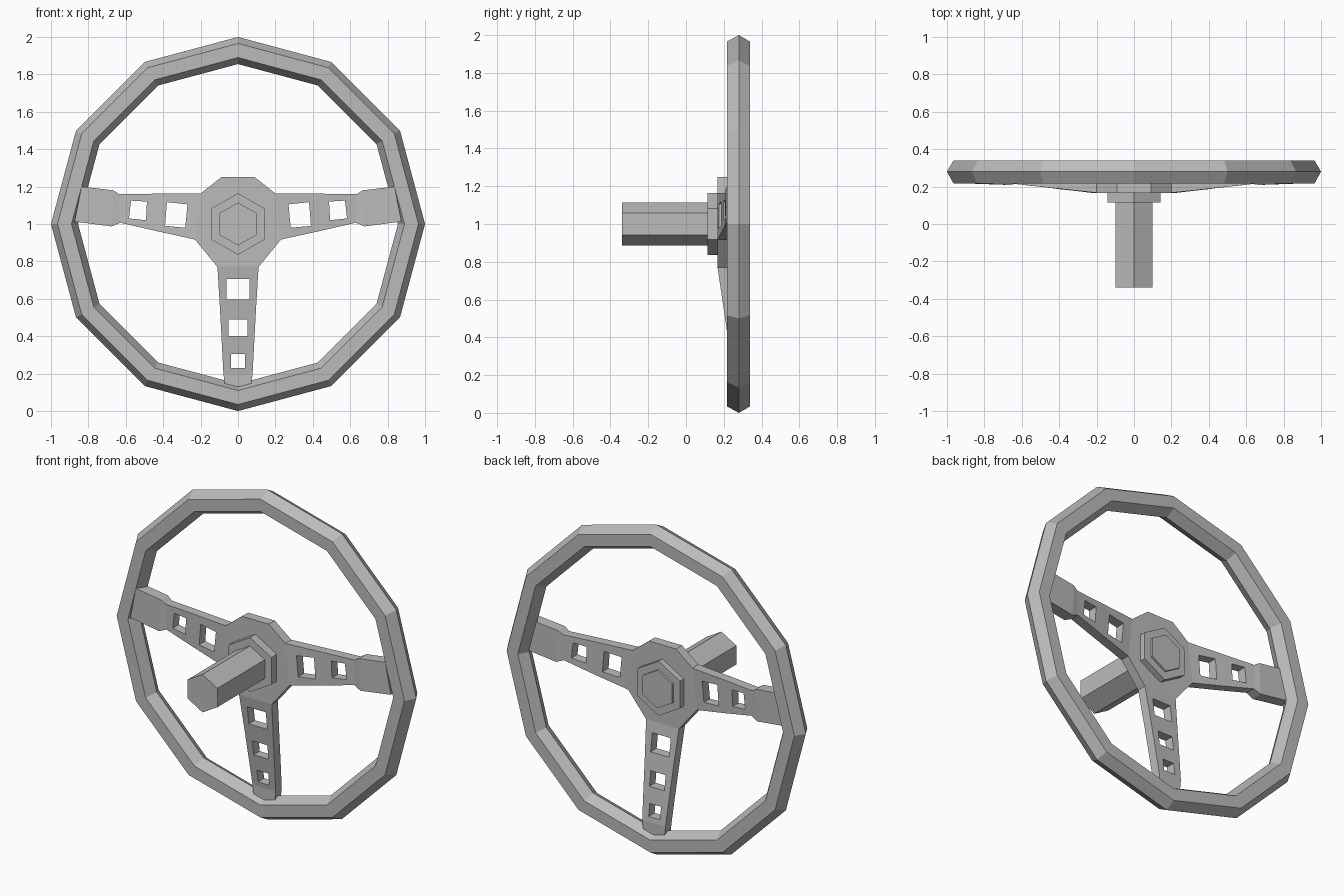
import bpy, bmesh, math
from mathutils import Vector, Matrix

if "Cube" in bpy.data.objects:
    bpy.data.objects.remove(bpy.data.objects["Cube"], do_unlink=True)

grey = bpy.data.materials.new("plain grey")
grey.use_nodes = True
COLOUR = (0.5, 0.5, 0.5, 1)
grey.diffuse_color = COLOUR
grey.node_tree.nodes["Principled BSDF"].inputs["Base Color"].default_value = COLOUR


def finish(bm, name):
    bmesh.ops.remove_doubles(bm, verts=bm.verts, dist=0.0005)
    bmesh.ops.recalc_face_normals(bm, faces=bm.faces)
    mesh = bpy.data.meshes.new(name)
    bm.to_mesh(mesh)
    bm.free()
    mesh.materials.append(grey)
    obj = bpy.data.objects.new(name, mesh)
    bpy.context.collection.objects.link(obj)
    return obj


def hex_bar(name, radius, y0, y1):
    """Six-sided bar along y with a corner at the top."""
    bm = bmesh.new()
    bmesh.ops.create_cone(bm, cap_ends=True, segments=6, radius1=radius, radius2=radius,
                          depth=y1 - y0, matrix=Matrix.Translation((0, (y0 + y1) / 2, 1))
                          @ Matrix.Rotation(math.pi / 2, 4, 'X'))
    return finish(bm, name)


# Rim: hexagonal section swept round twelve straight pieces
bm = bmesh.new()
section = [(1, .28), (.965, .34), (.89, .34), (.855, .28), (.89, .216), (.965, .216)]
ring = [bm.verts.new((0, y, 1 + r)) for r, y in section]
edges = [bm.edges.new((ring[i - 1], ring[i])) for i in range(6)]
bmesh.ops.spin(bm, geom=ring + edges, cent=(0, 0, 1), axis=(0, 1, 0),
               angle=math.tau, steps=12, use_merge=False)
finish(bm, "rim")

# Column shaft, its collar, and the nut on the other side of the hub
hex_bar("column_shaft", .115, -.34, .275)
hex_bar("hub_collar", .165, .115, .17)
hex_bar("hub_nut", .165, .22, .262)


def add_plate(bm, points):
    bm.faces.new([bm.verts.new(p) for p in points])


def strip(bm, stations, holes, sides):
    """Spoke from pairs of edge points (x, z, x, z, y), with holes in given bays."""
    for side in sides:
        for i, (a, b) in enumerate(zip(stations, stations[1:])):
            quad = [(a[0], a[1], a[4]), (b[0], b[1], b[4]), (b[2], b[3], b[4]), (a[2], a[3], a[4])]
            outer = [Vector((side * x, y, z)) for x, z, y in quad]
            if i not in holes:
                add_plate(bm, outer)
                continue
            normal = (outer[1] - outer[0]).cross(outer[3] - outer[0])
            inner = []
            for x, z in holes[i]:
                # Drop the hole corner onto the sloping plate
                offset = Vector((side * x, 0, z)) - outer[0]
                inner.append(Vector((side * x, -offset.dot(normal) / normal.y, z)))
            for k in range(4):
                n = (k + 1) % 4
                add_plate(bm, (outer[k], outer[n], inner[n], inner[k]))


# Spider: hub plate and three pierced spokes, thickened together
bm = bmesh.new()
half = [(.09, 1.25), (.2, 1.163), (.23, .917), (.11, .77)]
add_plate(bm, [(x, .167, z) for x, z in half] + [(-x, .167, z) for x, z in reversed(half)])
strip(bm, [(.2, 1.163, .23, .917, .167), (.435, 1.162, .44, .963, .192),
           (.635, 1.16, .63, 1.007, .214), (.665, 1.18, .675, .987, .209),
           (.836, 1.2, .874, 1.013, .216)],
      {0: [(.27, 1.105), (.38, 1.117), (.39, .99), (.282, .98)],
       1: [(.487, 1.12), (.572, 1.125), (.583, 1.03), (.492, 1.02)]}, (1, -1))


def box_hole(w, top, bottom):
    return [(-w, top), (-w, bottom), (w, bottom), (w, top)]


strip(bm, [(-x, z, x, z, y) for x, z, y in
           [(.11, .77, .167), (.096, .54, .201), (.086, .35, .229), (.078, .2, .25), (.07, .13, .25)]],
      {0: box_hole(.062, .705, .595), 1: box_hole(.05, .49, .4), 2: box_hole(.038, .305, .23)}, (1,))
bmesh.ops.remove_doubles(bm, verts=bm.verts, dist=0.0005)
bmesh.ops.recalc_face_normals(bm, faces=bm.faces)
front = list(bm.faces)
back = bmesh.ops.extrude_face_region(bm, geom=front, use_keep_orig=True)
for v in back["geom"]:
    if isinstance(v, bmesh.types.BMVert):
        v.co.y += .07 if abs(v.co.x) > .65 else .058
finish(bm, "hub_and_spokes")
